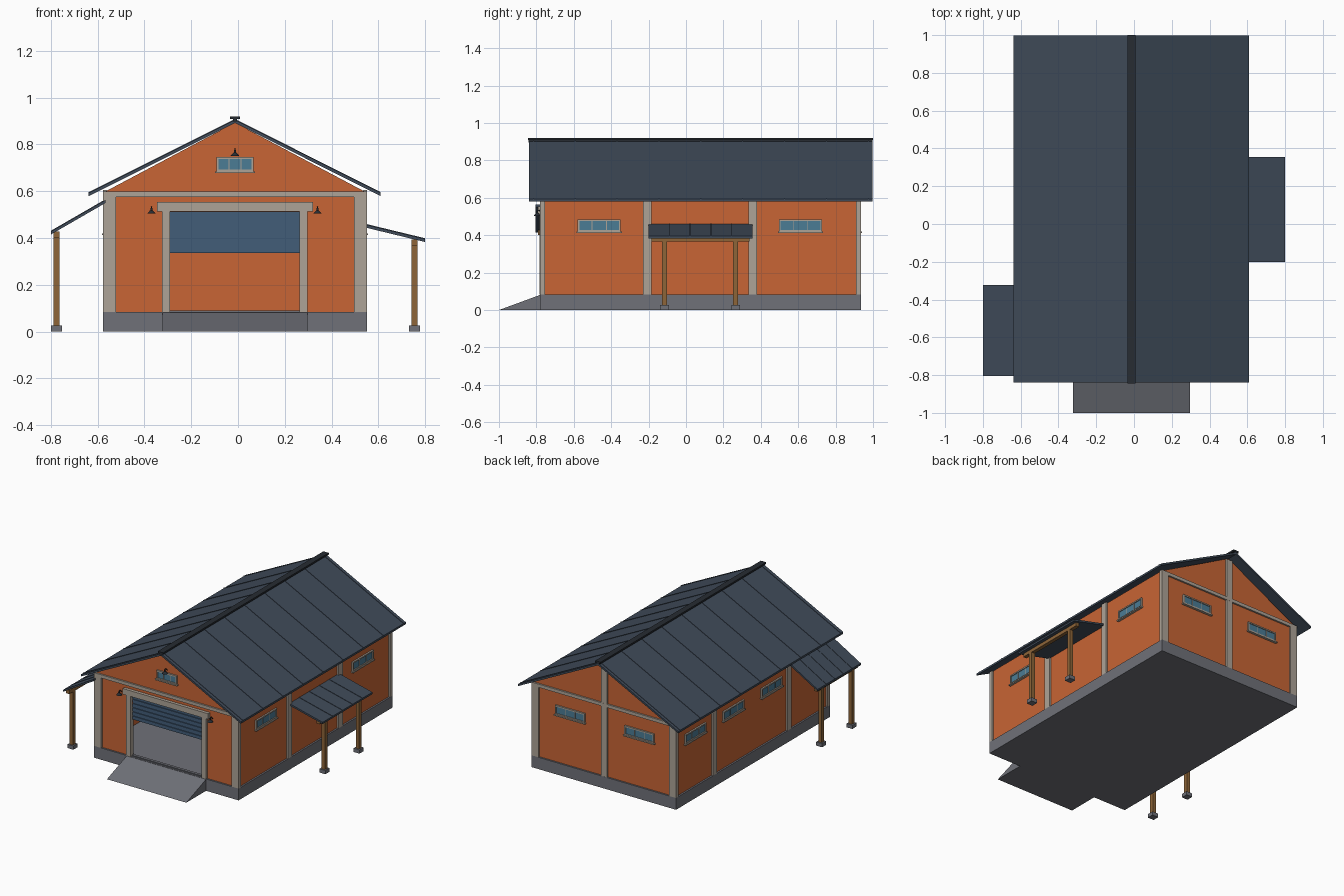
import bpy, bmesh
from math import pi
from mathutils import Matrix, Vector

if "Cube" in bpy.data.objects:
    bpy.data.objects.remove(bpy.data.objects["Cube"])

CX = -0.013                      # ridge line
X0, X1, Y0, Y1 = -0.577, 0.551, -0.78, 0.935
FLOOR, IN = 0.083, 0.012         # plinth height, wall inset behind the trim


def mat(name, *rgb):
    m = bpy.data.materials.new(name)
    m.diffuse_color = (*rgb, 1)
    m.use_nodes = True
    m.node_tree.nodes["Principled BSDF"].inputs["Base Color"].default_value = m.diffuse_color
    return m


ORANGE = mat("orange_wall", 0.58, 0.13, 0.035)
SLATE = mat("slate_metal", 0.05, 0.07, 0.10)
DARK = mat("dark_metal", 0.02, 0.025, 0.032)
TRIM = mat("pale_trim", 0.42, 0.37, 0.31)
STONE = mat("concrete", 0.16, 0.165, 0.19)
WOOD = mat("wood", 0.27, 0.13, 0.04)
GLASS = mat("glass", 0.07, 0.2, 0.3)
SHUT = mat("shutter_blue", 0.055, 0.11, 0.19)


def finish(name, bm, m):
    bmesh.ops.recalc_face_normals(bm, faces=bm.faces)
    me = bpy.data.meshes.new(name)
    bm.to_mesh(me)
    bm.free()
    me.materials.append(m)
    ob = bpy.data.objects.new(name, me)
    bpy.context.collection.objects.link(ob)
    return ob


def boxes(name, m, items, tf=Matrix()):
    """Each item is x0, x1, y0, y1, z0, z1."""
    bm = bmesh.new()
    for a, b, c, d, e, f in items:
        s = Matrix.Diagonal((b - a, d - c, f - e, 1))
        t = Matrix.Translation(((a + b) / 2, (c + d) / 2, (e + f) / 2))
        bmesh.ops.create_cube(bm, size=1, matrix=tf @ t @ s)
    return finish(name, bm, m)


def prisms(name, m, profile, spans):
    """Extrude an x-z profile along y over each (y0, y1) span."""
    bm = bmesh.new()
    for a, b in spans:
        face = bm.faces.new([bm.verts.new((x, a, z)) for x, z in profile])
        ext = bmesh.ops.extrude_face_region(bm, geom=[face])["geom"]
        bmesh.ops.translate(bm, vec=(0, b - a, 0),
                            verts=[v for v in ext if isinstance(v, bmesh.types.BMVert)])
    return finish(name, bm, m)


# Plinth and entrance ramp
boxes("plinth", STONE, [(X0, X1, Y0, Y1, 0, FLOOR)])
bm = bmesh.new()
a, b = [[bm.verts.new((x, y, z)) for y, z in ((-1, 0), (Y0, 0), (Y0, FLOOR - 0.002))]
        for x in (-0.322, 0.297)]
bm.faces.new(a)
bm.faces.new(b)
for i in range(3):
    j = (i + 1) % 3
    bm.faces.new((a[i], a[j], b[j], b[i]))
finish("ramp", bm, STONE)

# Walls: gabled ends (front one notched for the door) and side walls
wl, wr, yf, yb, t = X0 + IN, X1 - IN, Y0 + IN, Y1 - IN, 0.02
DL, DR, DT = -0.29, 0.263, 0.512
top = [(wr, 0.6), (CX, 0.893), (wl, 0.6), (wl, FLOOR)]
prisms("front_wall", ORANGE, [(DL, FLOOR), (DL, DT), (DR, DT), (DR, FLOOR), (wr, FLOOR)] + top,
       [(yf, yf + t)])
prisms("back_wall", ORANGE, [(wr, FLOOR)] + top, [(yb - t, yb)])
boxes("side_walls", ORANGE, [(wl, wl + t, yf + t, yb - t, FLOOR, 0.602),
                             (wr - t, wr, yf + t, yb - t, FLOOR, 0.602)])

# Corner posts, side pilasters, end beams and back centre post
posts = [(x, x + 0.056, y, y + 0.026, FLOOR, 0.578)
         for x in (X0, X1 - 0.056) for y in (Y0, Y1 - 0.026)]
posts += [(wr - 0.005, X1, y - 0.023, y + 0.023, FLOOR, 0.605) for y in (-0.208, 0.357)]
posts += [(X0, wl + 0.005, y - 0.023, y + 0.023, FLOOR, 0.605) for y in (-0.33, 0.50)]
boxes("wall_posts", TRIM, posts)
boxes("end_beams", TRIM, [(X0, X1, Y0, Y0 + 0.026, 0.576, 0.599),
                          (X0, X1, Y1 - 0.026, Y1, 0.576, 0.599)])
boxes("back_centre_post", TRIM, [(CX - 0.023, CX + 0.023, yb - 0.005, Y1 - 0.001, FLOOR, 0.878)])

# Door frame, half-open slatted shutter and threshold
boxes("door_frame", TRIM, [(-0.325, DL, Y0 - 0.004, yf + t, FLOOR, 0.513),
                           (DR, 0.298, Y0 - 0.004, yf + t, FLOOR, 0.513),
                           (-0.346, 0.32, Y0 - 0.010, yf + 0.005, 0.513, 0.553)])
n, h = 6, (DT - 0.335) / 6
boxes("door_shutter", SHUT,
      [(DL, DR, -0.753, -0.743, 0.335, DT)] +
      [(DL, DR, -0.759, -0.75, 0.335 + i * h + 0.003, 0.335 + (i + 1) * h - 0.003) for i in range(n)])
boxes("door_threshold", STONE, [(DL, DR, yf, yf + t, FLOOR, 0.090)])


# Windows: local front faces -y
def window(name, x, y, z, turn, w=0.23, h=0.066):
    tf = Matrix.Translation((x, y, z)) @ Matrix.Rotation(turn, 4, 'Z')
    a, b, f = w / 2, h / 2, 0.009
    bars = [(-a, a, -0.011, 0.003, b - f, b), (-a, a, -0.011, 0.003, -b, f - b),
            (-a, f - a, -0.011, 0.003, -b, b), (a - f, a, -0.011, 0.003, -b, b),
            (-a - 0.006, a + 0.006, -0.017, 0.003, -b - 0.007, -b + 0.001)]
    bars += [(u - 0.002, u + 0.002, -0.008, 0.002, -b, b) for u in (-w / 6, w / 6)]
    boxes(name + "_frame", TRIM, bars, tf)
    boxes(name + "_glass", GLASS, [(-a + f, a - f, -0.005, 0.002, -b + f, b - f)], tf)


for i, y in enumerate((-0.464, 0.612)):
    window(f"right_window_{i}", wr, y, 0.452, pi / 2)
for i, y in enumerate((-0.14, 0.285, 0.71)):
    window(f"left_window_{i}", wl, y, 0.452, -pi / 2)
for i, x in enumerate((-0.287, 0.253)):
    window(f"back_window_{i}", x, yb, 0.452, pi)
window("gable_window", CX, yf, 0.715, 0, 0.158, 0.062)

# Main roof: folded sheet, standing seams and ridge cap
EL, ER, EZ, RZ = -0.638, 0.61, 0.593, 0.906


def fold(lo, hi):
    return [(EL, EZ + lo), (CX, RZ + lo), (ER, EZ + lo), (ER, EZ + hi), (CX, RZ + hi), (EL, EZ + hi)]


prisms("roof", SLATE, fold(-0.014, 0), [(-0.84, 0.998)])
seams = [-0.815, 0.975] + [-0.592 + 0.2237 * i for i in range(7)]
prisms("roof_seams", SLATE, fold(-0.002, 0.003), [(y - 0.003, y + 0.003) for y in seams])
boxes("ridge_cap", DARK, [(CX - 0.021, CX + 0.021, -0.845, 1.0, 0.908, 0.92),
                          (CX - 0.009, CX + 0.009, -0.843, 0.998, 0.895, 0.91)])


# Side awnings on timber posts
def awning(name, xi, zi, xo, zo, y0, y1, px, post_ys):
    def strip(lo, hi):
        return [(xi, zi + lo), (xo, zo + lo), (xo, zo + hi), (xi, zi + hi)]
    prisms(name + "_roof", SLATE, strip(-0.013, 0), [(y0, y1)])
    step = (y1 - y0) / 5
    prisms(name + "_seams", SLATE, strip(-0.002, 0.003),
           [(y0 + i * step - 0.002, y0 + i * step + 0.002) for i in range(1, 5)])
    zt = zo + (zi - zo) * (px - xo) / (xi - xo) - 0.014
    boxes(name + "_beam", WOOD, [(px - 0.013, px + 0.013, y0 + 0.015, y1 - 0.015, zt - 0.026, zt)])
    boxes(name + "_posts", WOOD,
          [(px - 0.013, px + 0.013, y - 0.013, y + 0.013, 0.02, zt - 0.02) for y in post_ys])
    boxes(name + "_feet", STONE,
          [(px - 0.023, px + 0.023, y - 0.023, y + 0.023, 0, 0.026) for y in post_ys])


awning("right_awning", 0.54, 0.459, 0.80, 0.396, -0.2, 0.355, 0.755, (-0.115, 0.265))
awning("left_awning", -0.566, 0.563, -0.80, 0.428, -0.805, -0.323, -0.776, (-0.735, -0.397))


# Gooseneck wall lamps
def lamp(name, x, z):
    y = -0.795
    bm = bmesh.new()
    bmesh.ops.create_cone(bm, cap_ends=True, segments=16, radius1=0.019, radius2=0.006, depth=0.014,
                          matrix=Matrix.Translation((x, y, z)))
    bmesh.ops.create_cone(bm, cap_ends=True, segments=12, radius1=0.005, radius2=0.005, depth=0.012,
                          matrix=Matrix.Translation((x, y, z + 0.012)))
    finish(name + "_shade", bm, DARK)
    cu = bpy.data.curves.new(name + "_arm", 'CURVE')
    cu.dimensions = '3D'
    cu.bevel_depth, cu.bevel_resolution = 0.0025, 1
    sp = cu.splines.new('POLY')
    pts = [(yf, 0.004), (-0.774, 0.012), (-0.783, 0.021), (-0.791, 0.022), (y, 0.016)]
    sp.points.add(len(pts) - 1)
    for p, (py, pz) in zip(sp.points, pts):
        p.co = (x, py, z + pz, 1)
    cu.materials.append(DARK)
    bpy.context.collection.objects.link(bpy.data.objects.new(name + "_arm", cu))


lamp("left_lamp", -0.37, 0.511)
lamp("right_lamp", 0.34, 0.511)
lamp("gable_lamp", CX, 0.758)
